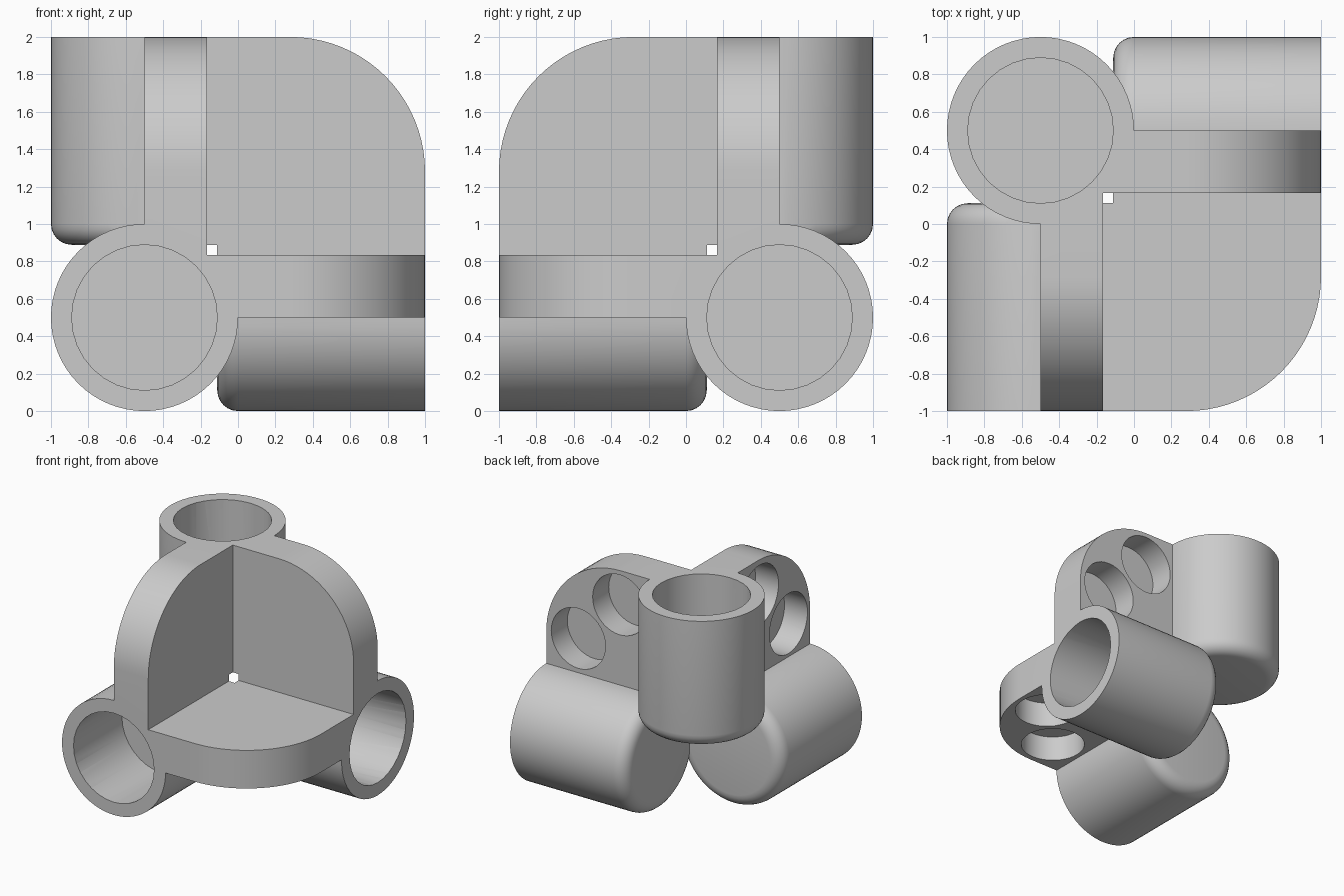
import bpy, bmesh
from math import radians, sin, cos, pi
from mathutils import Matrix

cube = bpy.data.objects.get("Cube")
if cube:
    bpy.data.objects.remove(cube, do_unlink=True)

# Main sizes; the part is built in the positive octant, tubes along the axes
SIZE = 1.5
TUBE_R, BORE_R = 0.5, 0.389
START = 0.389        # closed end of each tube
FILLET = 0.111
BORE_FLOOR = 0.833
THICK = 0.333
CORNER_R = 0.72
POCKET_R, POCKET_DEPTH = 0.262, 0.222


def make_object(name, bm, turn=0):
    # Swap the axes in a cycle, exactly, so shared planes stay shared
    for v in bm.verts:
        co = [round(c, 4) for c in v.co]
        v.co = co[-turn:] + co[:-turn] if turn else co
    bmesh.ops.recalc_face_normals(bm, faces=bm.faces)
    mesh = bpy.data.meshes.new(name)
    bm.to_mesh(mesh)
    bm.free()
    obj = bpy.data.objects.new(name, mesh)
    bpy.context.collection.objects.link(obj)
    return obj


def arc(cx, cy, r, a0, a1, steps):
    angles = [radians(a0 + (a1 - a0) * i / steps) for i in range(steps + 1)]
    return [(cx + r * cos(a), cy + r * sin(a)) for a in angles]


def tube(turn):
    # Solid cylinder with a rounded closed end, turned from a profile
    pts = [(0, START)]
    pts += arc(TUBE_R - FILLET, START + FILLET, FILLET, -90, 0, 6)
    pts += [(TUBE_R, SIZE), (0, SIZE)]
    bm = bmesh.new()
    verts = [bm.verts.new((r, 0, z)) for r, z in pts]
    edges = [bm.edges.new(pair) for pair in zip(verts, verts[1:])]
    bmesh.ops.spin(bm, geom=verts + edges, cent=(0, 0, 0), axis=(0, 0, 1),
                   angle=2 * pi, steps=64, use_merge=False)
    bmesh.ops.remove_doubles(bm, verts=bm.verts, dist=0.0005)
    return make_object("tube", bm, turn)


def plate(name, turn):
    # Notched plate with one large rounded corner
    inset = 0.1
    pts = [(START, START), (START, inset), (SIZE, inset)]
    pts += arc(SIZE - CORNER_R, SIZE - CORNER_R, CORNER_R, 0, 90, 20)
    pts += [(inset, SIZE), (inset, START)]
    bm = bmesh.new()
    face = bm.faces.new([bm.verts.new((x, y, 0)) for x, y in pts])
    out = bmesh.ops.extrude_face_region(bm, geom=[face], use_keep_orig=True)
    top = [v for v in out["geom"] if isinstance(v, bmesh.types.BMVert)]
    bmesh.ops.translate(bm, verts=top, vec=(0, 0, THICK))
    return make_object(name, bm, turn)


def drill(name, x, y, z0, z1, r, sides, turn):
    bm = bmesh.new()
    bmesh.ops.create_cone(bm, cap_ends=True, segments=sides, radius1=r, radius2=r,
                          depth=z1 - z0,
                          matrix=Matrix.Translation((x, y, (z0 + z1) / 2)))
    return make_object(name, bm, turn)


def combine(target, other, operation):
    other.hide_render = True
    mod = target.modifiers.new(other.name, 'BOOLEAN')
    mod.operation = operation
    mod.solver = 'MANIFOLD'
    mod.object = other
    bpy.context.view_layer.objects.active = target
    bpy.ops.object.modifier_apply(modifier=mod.name)
    bpy.data.objects.remove(other, do_unlink=True)


# Plates and tubes joined into one body
body = plate("corner_bracket", 0)
for turn in (1, 2):
    combine(body, plate("plate", turn), 'UNION')
for turn in range(3):
    combine(body, tube(turn), 'UNION')

# Clear the inside corner between the plates
bm = bmesh.new()
bmesh.ops.create_cube(bm, size=2, matrix=Matrix.Translation([THICK + 1] * 3))
combine(body, make_object("inside_cutter", bm), 'DIFFERENCE')

# Tube bores and the two round pockets in the back of each plate
for turn in range(3):
    combine(body, drill("bore", 0, 0, BORE_FLOOR, SIZE + 0.1, BORE_R, 32, turn),
            'DIFFERENCE')
    for x, y in ((1.19, 0.8), (0.79, 1.2)):
        combine(body, drill("pocket", x, y, -0.1, POCKET_DEPTH, POCKET_R, 40, turn),
                'DIFFERENCE')

# Turn so the open corner faces front right, standing on the ground
body.data.transform(Matrix.Translation((-0.5, 0.5, 0.5))
                    @ Matrix.Rotation(radians(-90), 4, 'Z'))

# Single grey material
grey = bpy.data.materials.new("light_grey")
grey.use_nodes = True
colour = (0.6, 0.6, 0.6, 1)
grey.diffuse_color = colour
grey.node_tree.nodes["Principled BSDF"].inputs["Base Color"].default_value = colour
body.data.materials.clear()
body.data.materials.append(grey)

bpy.ops.object.select_all(action='DESELECT')
body.select_set(True)
bpy.context.view_layer.objects.active = body
bpy.ops.object.shade_smooth_by_angle(angle=radians(30))
